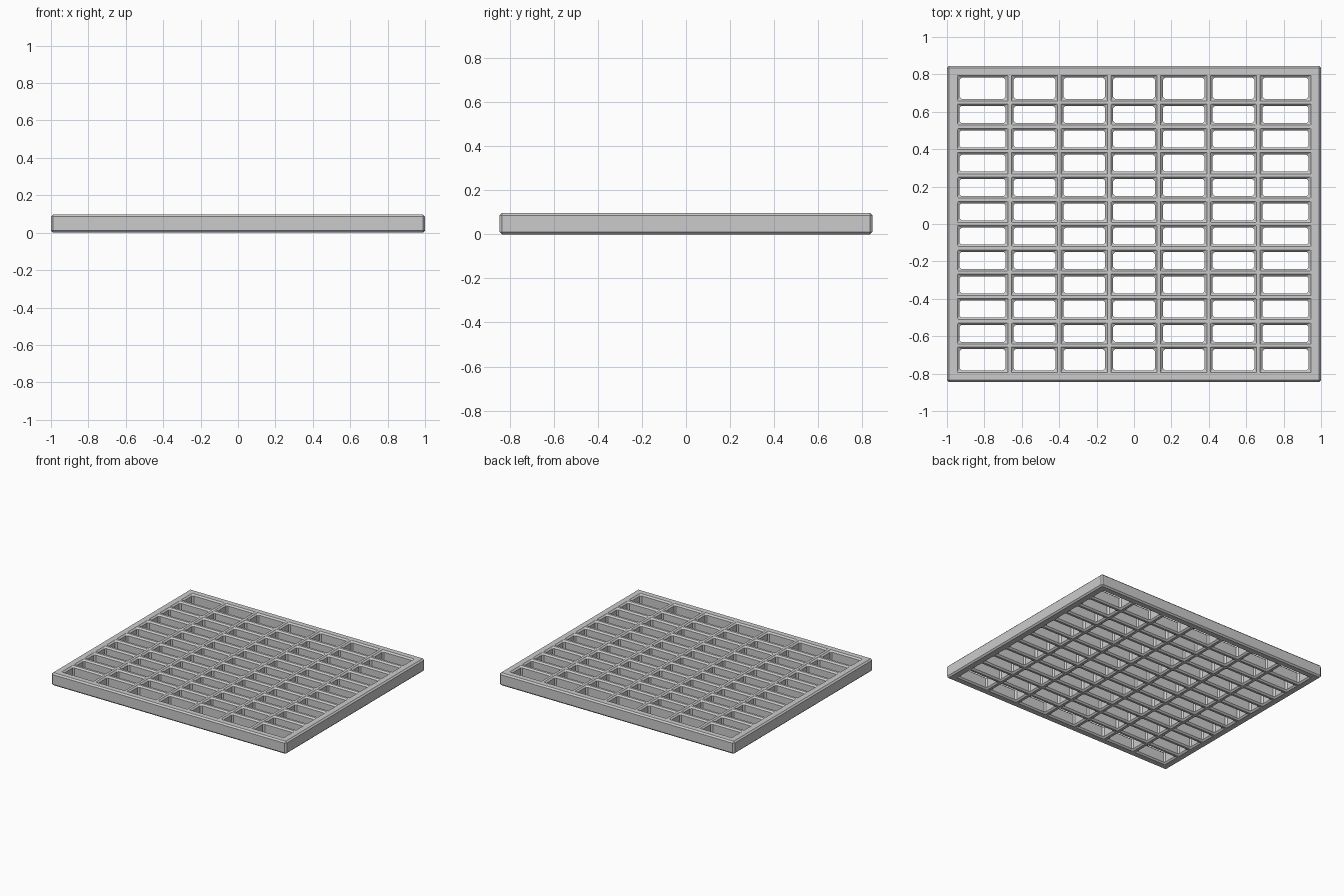
import bpy, bmesh

if "Cube" in bpy.data.objects:
    bpy.data.objects.remove(bpy.data.objects["Cube"])

H = 0.097        # plate height
BEVEL = 0.011
OUT_X, OUT_Y = 1.0, 0.845      # outer half sizes
IN_X, IN_Y = 0.934, 0.782      # half sizes inside the border
BAR_X, BAR_Y = 0.021, 0.0195   # half widths of the bars


def cuts(outer, inner, centres, half):
    vals = [-outer, -inner]
    for c in centres:
        vals += [c - half, c + half]
    return vals + [inner, outer]


xs = cuts(OUT_X, IN_X, [0.266 * (i - 2.5) for i in range(6)], BAR_X)
ys = cuts(OUT_Y, IN_Y, [0.13 * (i - 5) for i in range(11)], BAR_Y)

# Flat lattice: every cell is filled except where both indices are odd (openings)
bm = bmesh.new()
grid = [[bm.verts.new((x, y, 0)) for y in ys] for x in xs]
for i in range(len(xs) - 1):
    for j in range(len(ys) - 1):
        if not (i % 2 and j % 2):
            bm.faces.new((grid[i][j], grid[i + 1][j], grid[i + 1][j + 1], grid[i][j + 1]))

# Thicken to a solid
res = bmesh.ops.extrude_face_region(bm, geom=bm.faces[:])
top = [g for g in res["geom"] if isinstance(g, bmesh.types.BMVert)]
bmesh.ops.translate(bm, verts=top, vec=(0, 0, H))
bmesh.ops.recalc_face_normals(bm, faces=bm.faces[:])

mesh = bpy.data.meshes.new("grate")
bm.to_mesh(mesh)
bm.free()
grate = bpy.data.objects.new("grate", mesh)
bpy.context.collection.objects.link(grate)

# Chamfer all hard edges, including the upright corners of the openings
bev = grate.modifiers.new("chamfer", 'BEVEL')
bev.width = BEVEL
bev.segments = 1
bev.limit_method = 'ANGLE'
bev.angle_limit = 0.6
